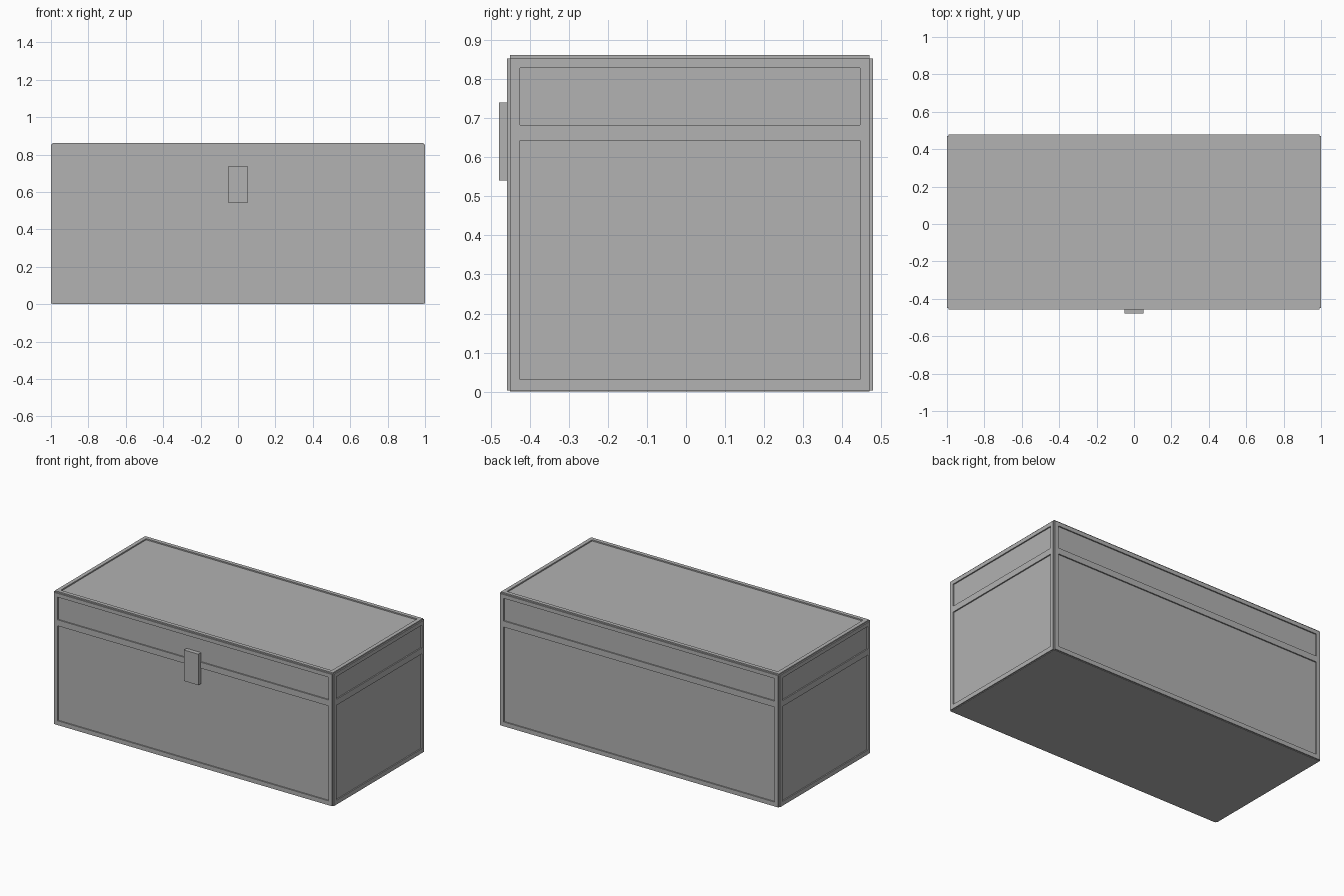
import bpy
import bmesh
from mathutils import Vector

cube = bpy.data.objects.get("Cube")
if cube:
    bpy.data.objects.remove(cube, do_unlink=True)

grey = bpy.data.materials.new("plain grey")
grey.use_nodes = True
colour = (0.445, 0.445, 0.445, 1)
grey.diffuse_color = colour
grey.node_tree.nodes["Principled BSDF"].inputs["Base Color"].default_value = colour


def finish(bm, name):
    mesh = bpy.data.meshes.new(name)
    bm.to_mesh(mesh)
    bm.free()
    mesh.materials.append(grey)
    obj = bpy.data.objects.new(name, mesh)
    bpy.context.collection.objects.link(obj)


def box(name, lo, hi):
    lo, hi = Vector(lo), Vector(hi)
    bm = bmesh.new()
    bmesh.ops.create_cube(bm, size=1)
    bmesh.ops.scale(bm, vec=hi - lo, verts=bm.verts)
    bmesh.ops.translate(bm, vec=(lo + hi) / 2, verts=bm.verts)
    finish(bm, name)


def frame(name, origin, u, v, us, vs):
    """Raised rails on a wall; every second cell of the grid stays open as a panel."""
    origin, u, v = Vector(origin), Vector(u), Vector(v)
    bm = bmesh.new()
    grid = [[bm.verts.new(origin + u * a + v * b) for a in us] for b in vs]
    for j in range(len(vs) - 1):
        for i in range(len(us) - 1):
            if i % 2 == 0 or j % 2 == 0:
                bm.faces.new((grid[j][i], grid[j][i + 1],
                              grid[j + 1][i + 1], grid[j + 1][i]))
    out = bmesh.ops.extrude_face_region(bm, geom=bm.faces[:])
    raised = [g for g in out["geom"] if isinstance(g, bmesh.types.BMVert)]
    bmesh.ops.translate(bm, vec=u.cross(v) * RAISE, verts=raised)
    finish(bm, name)


RAISE = 0.008    # rail thickness
RAIL = 0.025     # rail width
HX, HY, TOP = 0.992, 0.46, 0.853
CY = 0.01        # chest sits slightly behind centre, the latch in front

# Chest core
box("chest_core", (-HX, CY - HY, 0), (HX, CY + HY, TOP))

# Rails around the panels of each wall and the lid
wide = [-HX, RAIL - HX, HX - RAIL, HX]
deep = [-HY, RAIL - HY, HY - RAIL, HY]
levels = [0.003, 0.031, 0.643, 0.682, TOP - RAIL, TOP]
up = (0, 0, 1)
frame("front_frame", (0, CY - HY, 0), (1, 0, 0), up, wide, levels)
frame("back_frame", (0, CY + HY, 0), (-1, 0, 0), up, wide, levels)
frame("left_frame", (HX, CY, 0), (0, 1, 0), up, deep, levels)
frame("right_frame", (-HX, CY, 0), (0, -1, 0), up, deep, levels)
frame("lid_top_frame", (0, CY, TOP), (1, 0, 0), (0, 1, 0), wide, deep)

# Latch bridging lid and body
box("latch", (-0.052, -0.478, 0.54), (0.052, CY - HY, 0.74))
